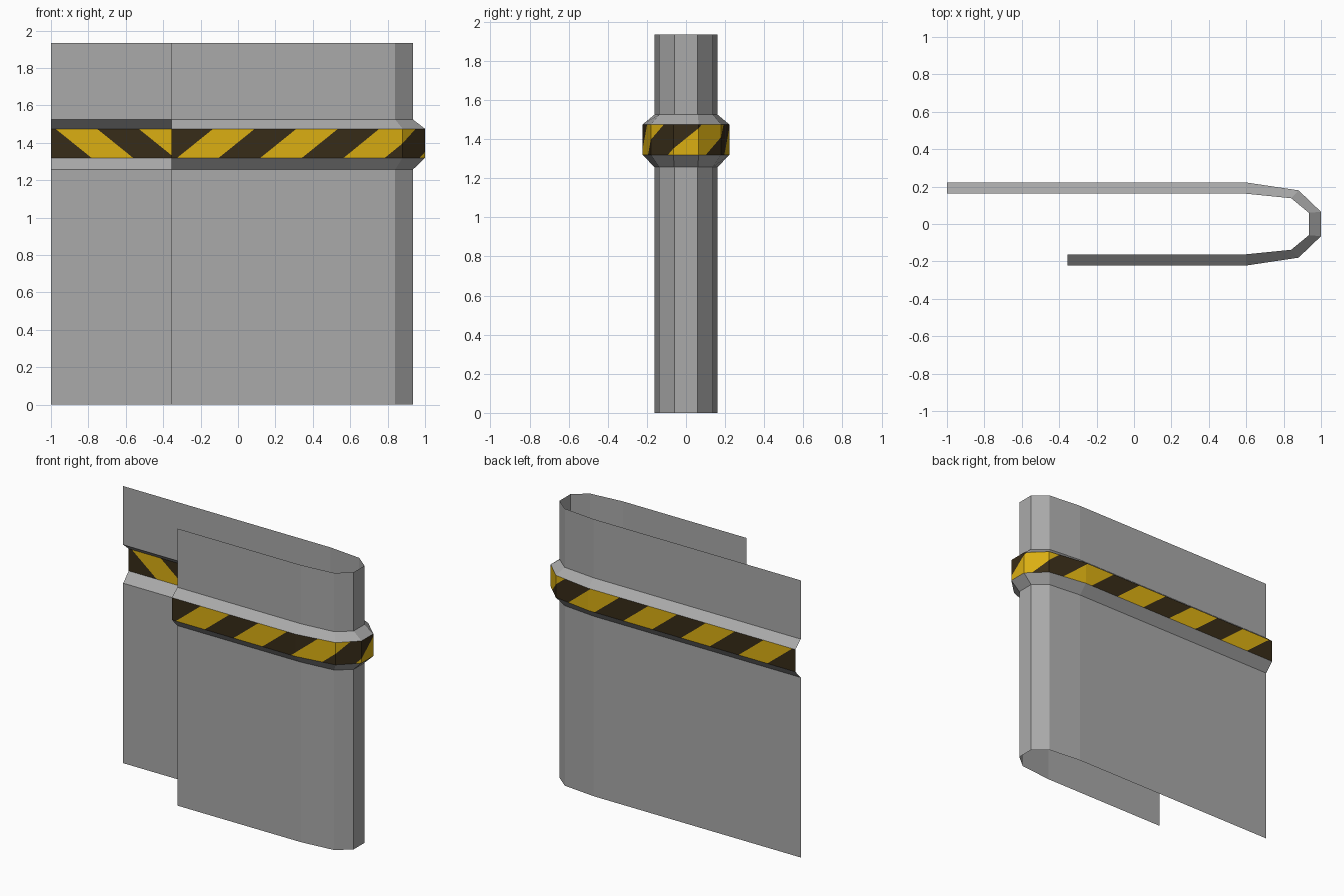
import bpy, bmesh, math
from mathutils import Vector

if "Cube" in bpy.data.objects:
    bpy.data.objects.remove(bpy.data.objects["Cube"])


def material(name, rgb):
    m = bpy.data.materials.new(name)
    m.diffuse_color = (*rgb, 1)
    m.use_nodes = True
    m.node_tree.nodes["Principled BSDF"].inputs["Base Color"].default_value = m.diffuse_color
    return m


GREY = material("panel_grey", (0.40, 0.40, 0.40))
YELLOW = material("hazard_yellow", (0.71, 0.43, 0.006))
BLACK = material("hazard_black", (0.039, 0.025, 0.009))


# Open U-shaped plan: short front leg, rounded end, long back leg
def plan(bend):
    front = [(x, -y) for x, y in bend]
    return ([(-0.355, front[0][1])] + front + bend[::-1] + [(-1.0, bend[0][1])])


INNER = plan([(0.60, 0.162), (0.84, 0.138), (0.935, 0.06)])
OUTER = plan([(0.60, 0.222), (0.88, 0.180), (1.0, 0.065)])
Z_LOW, Z_HIGH = 1.32, 1.475


def finish(bm, name, mats):
    me = bpy.data.meshes.new(name)
    bm.to_mesh(me)
    bm.free()
    for m in mats:
        me.materials.append(m)
    ob = bpy.data.objects.new(name, me)
    bpy.context.collection.objects.link(ob)
    return ob


def strip(name, low, z0, high, z1):
    """Sheet joining one plan at z0 to another plan at z1."""
    bm = bmesh.new()
    a = [bm.verts.new((x, y, z0)) for x, y in low]
    b = [bm.verts.new((x, y, z1)) for x, y in high]
    for i in range(len(a) - 1):
        bm.faces.new((a[i], a[i + 1], b[i + 1], b[i]))
    finish(bm, name, [GREY])


# Grey walls and the sloped flanges of the raised band
strip("lower_wall", INNER, 0.0, INNER, 1.257)
strip("lower_flange", INNER, 1.257, OUTER, Z_LOW)
strip("upper_flange", OUTER, Z_HIGH, INNER, 1.525)
strip("upper_wall", INNER, 1.525, INNER, 1.935)

# Striped band: drawn flat as (length, height), cut on slanted lines, then folded
pts = [Vector(p) for p in OUTER]
dist = [0.0]
for p, q in zip(pts, pts[1:]):
    dist.append(dist[-1] + (q - p).length)
SLANT, START, HALF = 1.24, 0.03, 0.2225

bm = bmesh.new()
low = [bm.verts.new((u, 0, Z_LOW)) for u in dist]
high = [bm.verts.new((u, 0, Z_HIGH)) for u in dist]
for i in range(len(dist) - 1):
    bm.faces.new((low[i], low[i + 1], high[i + 1], high[i]))
for k in range(-1, int(dist[-1] / HALF) + 2):
    bmesh.ops.bisect_plane(bm, geom=bm.verts[:] + bm.edges[:] + bm.faces[:],
                           plane_co=(START + k * HALF, 0, Z_LOW),
                           plane_no=(1, 0, -SLANT), dist=1e-6)
for f in bm.faces:
    c = f.calc_center_median()
    v = c.x - SLANT * (c.z - Z_LOW) - START
    f.material_index = math.floor(v / HALF) % 2
for v in bm.verts:
    u = v.co.x
    i = max(j for j in range(len(dist) - 1) if dist[j] <= u + 1e-6)
    p = pts[i].lerp(pts[i + 1], (u - dist[i]) / (dist[i + 1] - dist[i]))
    v.co.x, v.co.y = p
finish(bm, "hazard_band", [YELLOW, BLACK])
